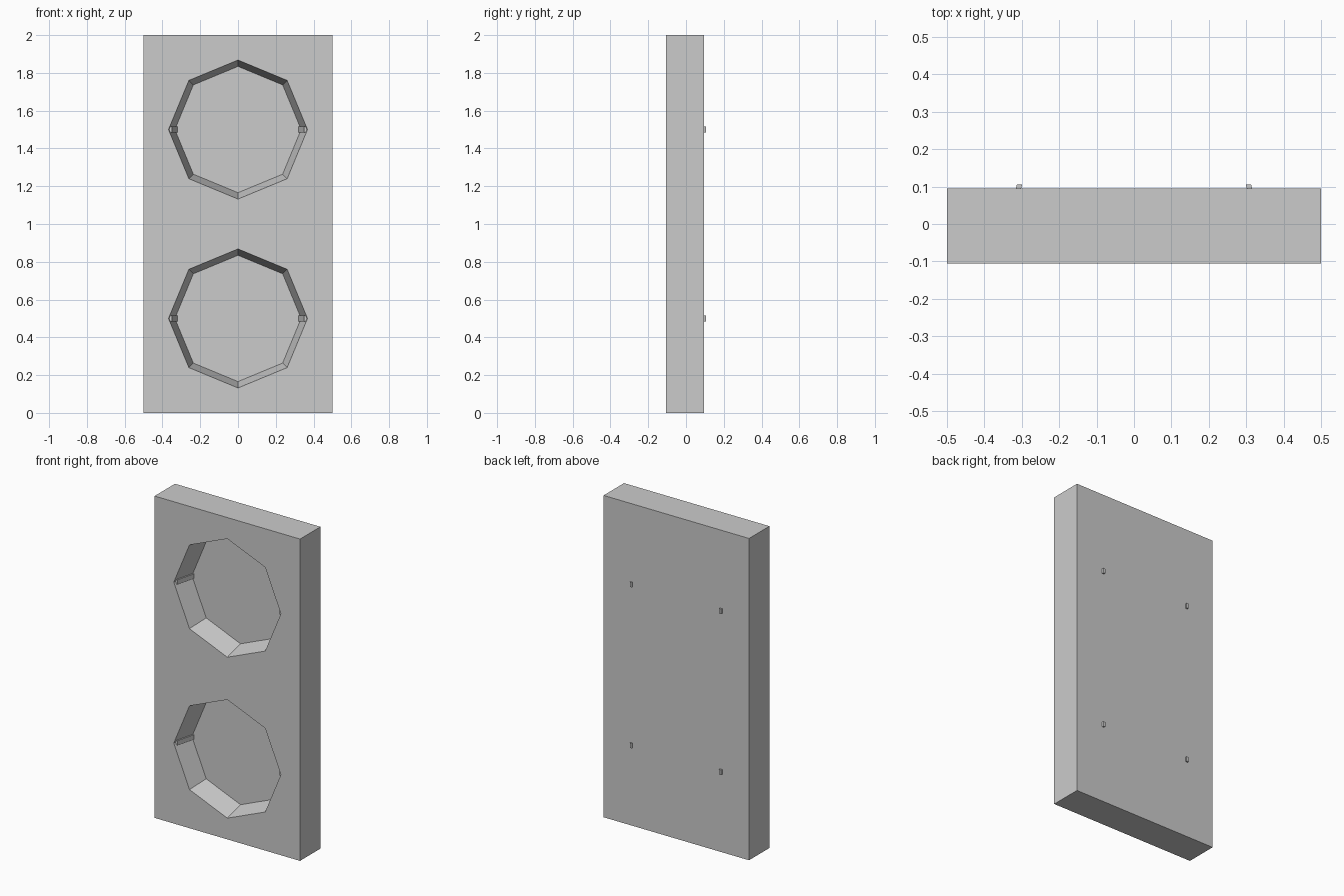
import bpy, bmesh, math

cube = bpy.data.objects.get("Cube")
if cube:
    bpy.data.objects.remove(cube, do_unlink=True)

grey = bpy.data.materials.new("light_grey")
grey.use_nodes = True
GREY = (0.6, 0.6, 0.6, 1)
grey.diffuse_color = GREY
grey.node_tree.nodes["Principled BSDF"].inputs["Base Color"].default_value = GREY

FRONT, FLOOR, BACK = -0.105, 0.025, 0.095
SLOPE = 0.26  # inward lean of recess walls and pins


def finish(name, bm):
    bmesh.ops.recalc_face_normals(bm, faces=bm.faces[:])
    mesh = bpy.data.meshes.new(name)
    bm.to_mesh(mesh)
    bm.free()
    mesh.materials.append(grey)
    obj = bpy.data.objects.new(name, mesh)
    bpy.context.collection.objects.link(obj)
    return obj


def ring(bm, radius, y, z):
    return [bm.verts.new((radius * math.cos(i * math.pi / 4), y,
                          z + radius * math.sin(i * math.pi / 4)))
            for i in range(8)]


def bridge(bm, a, b):
    n = len(a)
    for i in range(n):
        j = (i + 1) % n
        bm.faces.new((a[i], a[j], b[j], b[i]))


# Slab: two stacked square halves, each with a tapered octagonal recess
bm = bmesh.new()
for z in (0.5, 1.5):
    square = []
    for x, dz in ((0.5, 0), (0.5, 0.5), (0, 0.5), (-0.5, 0.5),
                  (-0.5, 0), (-0.5, -0.5), (0, -0.5), (0.5, -0.5)):
        square.append((x, z + dz))
    front = [bm.verts.new((x, FRONT, h)) for x, h in square]
    rear = [bm.verts.new((x, BACK, h)) for x, h in square]
    rim = ring(bm, 0.368, FRONT, z)
    base = ring(bm, 0.368 - SLOPE * (FLOOR - FRONT), FLOOR, z)
    bridge(bm, front, rim)
    bridge(bm, rim, base)
    bm.faces.new(base)
    bm.faces.new(rear)
    # Outer walls, leaving the shared middle seam open
    for i in range(8):
        a, b = front[i], front[(i + 1) % 8]
        if abs(a.co.z - 1) + abs(b.co.z - 1) > 0.01:
            bm.faces.new((a, b, rear[(i + 1) % 8], rear[i]))
bmesh.ops.remove_doubles(bm, verts=bm.verts[:], dist=0.0001)
bmesh.ops.dissolve_limit(bm, angle_limit=0.01, verts=bm.verts[:], edges=bm.edges[:])
finish("slab", bm)


# Leaning contact pins that run along the recess walls and out of the back
def pin(name, side, z):
    bm = bmesh.new()
    ends = []
    for y in (-0.092, 0.105):
        inner = 0.32 - SLOPE * (y - FLOOR)
        ends.append([bm.verts.new((side * (inner + dx), y, z + dz))
                     for dx, dz in ((0, -0.015), (0.014, -0.015),
                                    (0.014, 0.015), (0, 0.015))])
        bm.faces.new(ends[-1])
    bridge(bm, *ends)
    finish(name, bm)


for level, z in (("lower", 0.5), ("upper", 1.5)):
    for label, side in (("left", 1), ("right", -1)):
        pin(f"{level}_{label}_pin", side, z)
